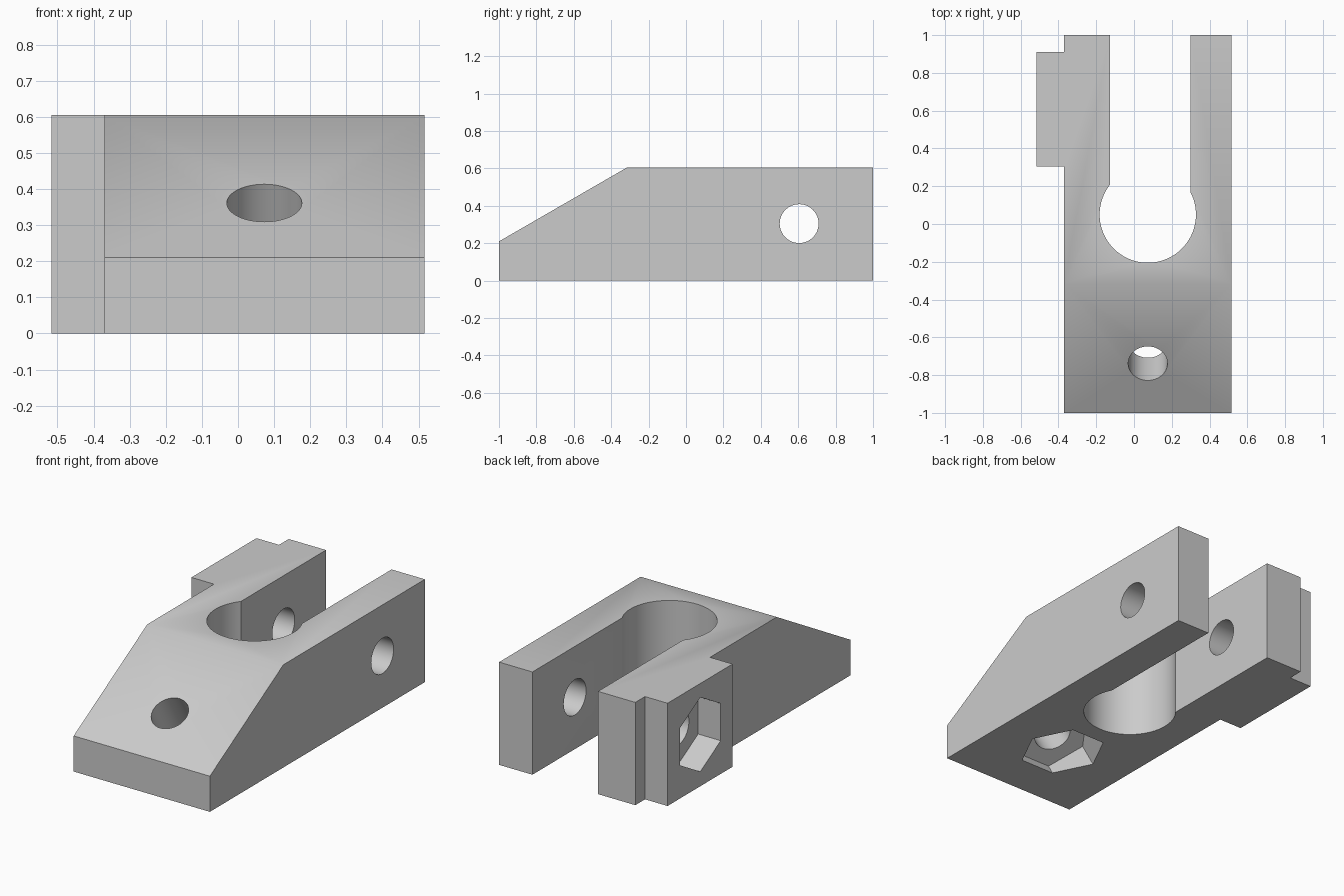
import bpy, bmesh
from math import sin, cos, pi, asin, radians
from mathutils import Vector, Matrix

cube = bpy.data.objects.get("Cube")
if cube:
    bpy.data.objects.remove(cube, do_unlink=True)

grey = bpy.data.materials.new("plain grey")
grey.use_nodes = True
colour = (0.6, 0.6, 0.6, 1)
grey.diffuse_color = colour
grey.node_tree.nodes["Principled BSDF"].inputs["Base Color"].default_value = colour

HEIGHT = 0.605
LEFT, RIGHT, BOSS = 0.517, -0.37, -0.517
SLOT_L, SLOT_R = 0.30, -0.127
BORE = Vector((0.073, 0.05))
BORE_R = 0.255
TILT = radians(30)


def make_object(name, bm):
    mesh = bpy.data.meshes.new(name)
    bmesh.ops.recalc_face_normals(bm, faces=bm.faces)
    bm.to_mesh(mesh)
    bm.free()
    obj = bpy.data.objects.new(name, mesh)
    bpy.context.collection.objects.link(obj)
    mesh.materials.append(grey)
    return obj


def prism(name, centre, axis, radius, start, end, sides, turn=0):
    """Prism cutter running along axis from start to end, measured from centre."""
    bm = bmesh.new()
    place = (Matrix.Translation(centre + axis * (start + end) / 2)
             @ axis.to_track_quat('Z', 'Y').to_matrix().to_4x4()
             @ Matrix.Rotation(turn, 4, 'Z'))
    bmesh.ops.create_cone(bm, cap_ends=True, segments=sides, radius1=radius,
                          radius2=radius, depth=end - start, matrix=place)
    obj = make_object(name, bm)
    obj.hide_render = True
    return obj


# Plan outline: arms, side boss, and keyhole slot ending in a round bore
a0 = asin((SLOT_L - BORE.x) / BORE_R)
a1 = 2 * pi - asin((BORE.x - SLOT_R) / BORE_R)
STEPS = 72
outline = [(RIGHT, -1), (LEFT, -1), (LEFT, 1), (SLOT_L, 1)]
for i in range(STEPS + 1):
    a = a0 + (a1 - a0) * i / STEPS
    outline.append((BORE.x + BORE_R * sin(a), BORE.y + BORE_R * cos(a)))
outline += [(SLOT_R, 1), (RIGHT, 1), (RIGHT, 0.91), (BOSS, 0.91),
            (BOSS, 0.305), (RIGHT, 0.305)]

bm = bmesh.new()
base = bm.faces.new([bm.verts.new((x, y, 0)) for x, y in outline])
top = bmesh.ops.extrude_face_region(bm, geom=[base])["geom"]
bmesh.ops.translate(bm, vec=(0, 0, HEIGHT),
                    verts=[v for v in top if isinstance(v, bmesh.types.BMVert)])

# Sloping nose
slope = Vector((0, -sin(TILT), cos(TILT)))
cut = bmesh.ops.bisect_plane(bm, geom=bm.verts[:] + bm.edges[:] + bm.faces[:],
                             plane_co=(0, -1, 0.21), plane_no=slope, clear_outer=True)
rim = [e for e in cut["geom_cut"] if isinstance(e, bmesh.types.BMEdge)]
bmesh.ops.holes_fill(bm, edges=rim)
body = make_object("clamp_body", bm)

# Cross bolt hole with nut pocket in the boss, and tilted bolt hole with nut pocket below
across = Vector((1, 0, 0))
bolt = Vector((0, 0.605, 0.305))
nose = Vector((BORE.x, -0.738, 0.361))
NUT_R, HOLE_R = 0.219, 0.104
nut_turn = pi / 2 if abs((across.to_track_quat('Z', 'Y') @ Vector((1, 0, 0))).z) < 0.5 else 0
tilt_turn = 0 if abs(((-slope).to_track_quat('Z', 'Y') @ Vector((1, 0, 0))).x) > 0.5 else pi / 2
# cone vertices start on the local Y axis or X axis; both differ by a quarter turn on a hexagon
probe = bmesh.new()
bmesh.ops.create_circle(probe, segments=6, radius=1)
if not any(abs(v.co.x) > 0.99 for v in probe.verts):
    nut_turn += pi / 2
    tilt_turn += pi / 2
probe.free()

cutters = [
    prism("cross_hole_cutter", bolt, across, HOLE_R, -1, 1, 48),
    prism("boss_nut_cutter", bolt, across, NUT_R, -0.8, RIGHT, 6, nut_turn),
    prism("nose_hole_cutter", nose, -slope, HOLE_R, -0.3, 0.35, 48),
    prism("nose_nut_cutter", nose, -slope, NUT_R, 0.24, 0.8, 6, tilt_turn),
]
for cutter in cutters:
    mod = body.modifiers.new(cutter.name, 'BOOLEAN')
    mod.operation = 'DIFFERENCE'
    mod.solver = 'EXACT'
    mod.object = cutter

# Bake the cuts and drop the cutters
bpy.context.view_layer.update()
result = bpy.data.meshes.new_from_object(
    body.evaluated_get(bpy.context.evaluated_depsgraph_get()))
body.modifiers.clear()
body.data = result
for cutter in cutters:
    bpy.data.objects.remove(cutter, do_unlink=True)

bpy.context.view_layer.objects.active = body
body.select_set(True)
bpy.ops.object.shade_smooth_by_angle(angle=radians(30))
